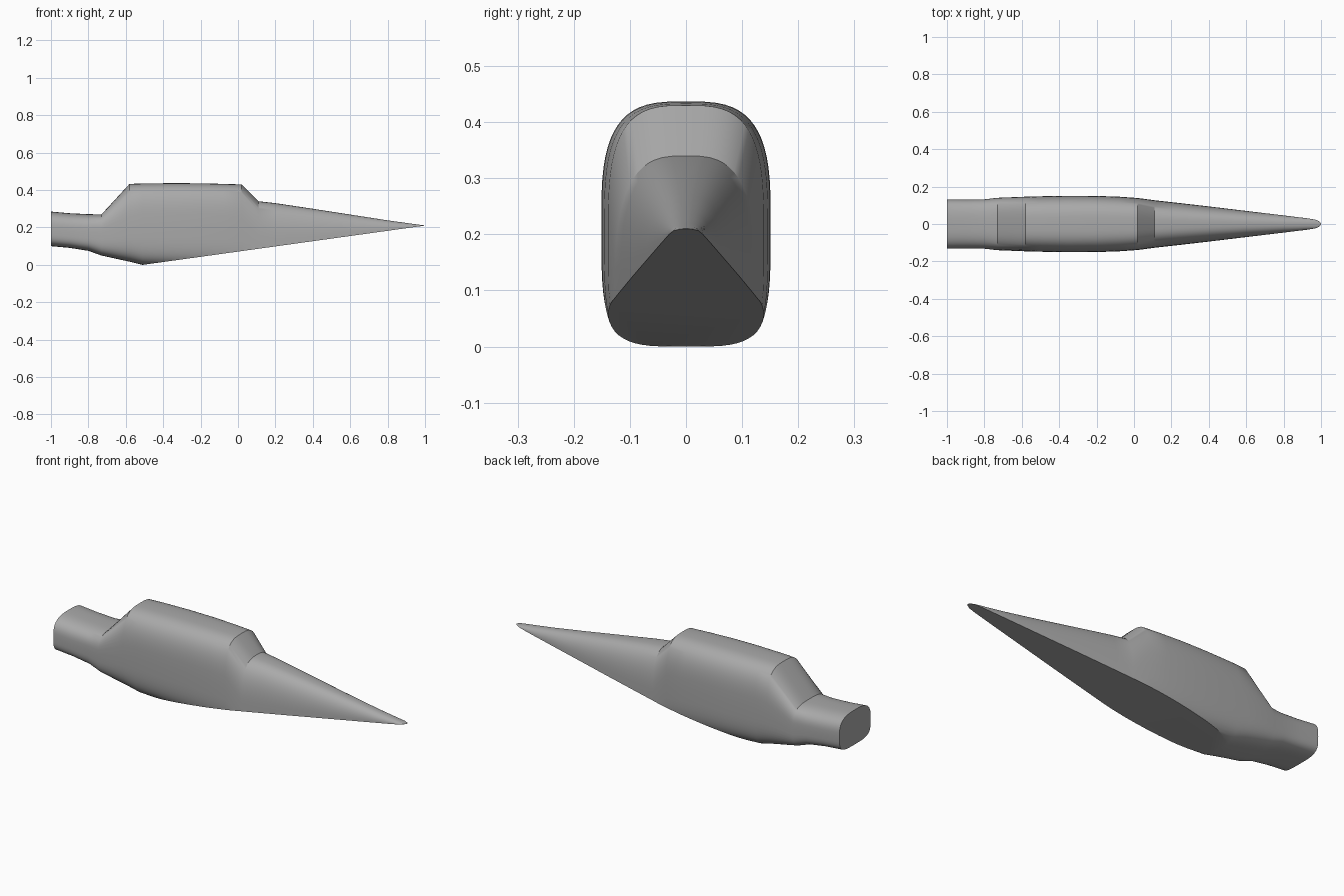
import bpy
import bmesh
import math
from mathutils import Vector

cube = bpy.data.objects.get("Cube")
if cube:
    bpy.data.objects.remove(cube, do_unlink=True)

grey = bpy.data.materials.new("plain grey")
grey.use_nodes = True
colour = (0.4, 0.4, 0.4, 1)
grey.diffuse_color = colour
grey.node_tree.nodes["Principled BSDF"].inputs["Base Color"].default_value = colour

SIDES = 64
BELLY_START, TIP_Z = -0.51, 0.21


def belly(x):
    """Height of the sloping flat underside."""
    return TIP_Z * (x - BELLY_START) / (1 - BELLY_START)


def section(x, half_width, top, centre, bottom, power):
    """Rounded-square cross-section with separate upper and lower halves."""
    ring = []
    for i in range(SIDES):
        a = math.tau * i / SIDES
        c, s = math.cos(a), math.sin(a)
        n = power if s >= 0 else 4
        y = half_width * math.copysign(abs(c) ** (2 / n), c)
        height = top - centre if s >= 0 else centre - bottom
        ring.append((x, y, centre + height * math.copysign(abs(s) ** (2 / n), s)))
    return ring


# Tail and raised hump: x, half width, top, centre, bottom, power
stations = [
    (-1.0, 0.132, 0.285, 0.19, 0.1, 3),
    (-0.9, 0.131, 0.276, 0.18, 0.091, 3),
    (-0.8, 0.132, 0.271, 0.175, 0.075, 3),
    (-0.73, 0.14, 0.27, 0.17, 0.05, 3.2),
    (-0.58, 0.146, 0.433, 0.21, 0.017, 3.2),
    (-0.51, 0.148, 0.435, 0.22, 0, 3.2),
    (-0.35, 0.151, 0.437, 0.22, -0.008, 3.2),
    (-0.2, 0.15, 0.436, 0.22, -0.015, 3.2),
    (-0.08, 0.146, 0.433, 0.21, -0.022, 3.2),
    (0.02, 0.139, 0.43, 0.2, -0.03, 3.2),
]
# Nose: half width, top and power for each x, centred on the flat underside
for x, half_width, top, power in [
    (0.11, 0.127, 0.34, 3), (0.2, 0.117, 0.33, 2.9), (0.4, 0.094, 0.3, 2.7),
    (0.6, 0.07, 0.269, 2.5), (0.8, 0.046, 0.238, 2.4), (0.93, 0.03, 0.22, 2.3),
    (0.975, 0.022, 0.214, 2.2), (0.993, 0.012, 0.2115, 2), (1, 0.003, 0.2105, 2),
]:
    z = belly(x)
    stations.append((x, half_width, top, z, z - 0.4 * (top - z) - 0.01, power))

# Loft the sections into a closed body
bm = bmesh.new()
rings = [[bm.verts.new(p) for p in section(*s)] for s in stations]
for a, b in zip(rings, rings[1:]):
    for i in range(SIDES):
        j = (i + 1) % SIDES
        bm.faces.new((a[i], a[j], b[j], b[i]))
bm.faces.new(rings[0])
bm.faces.new(rings[-1])

# Slice the underside flat and close it
slope = Vector((1 - BELLY_START, 0, TIP_Z))
normal = Vector((-slope.z, 0, slope.x)).normalized()
cut = bmesh.ops.bisect_plane(
    bm, geom=bm.verts[:] + bm.edges[:] + bm.faces[:], dist=1e-5,
    plane_co=(BELLY_START, 0, 0), plane_no=normal, clear_inner=True)
open_edges = [e for e in bm.edges if e.is_boundary]
bmesh.ops.holes_fill(bm, edges=open_edges, sides=0)
bmesh.ops.recalc_face_normals(bm, faces=bm.faces[:])

mesh = bpy.data.meshes.new("body")
bm.to_mesh(mesh)
bm.free()
mesh.materials.append(grey)
body = bpy.data.objects.new("body", mesh)
bpy.context.collection.objects.link(body)
bpy.context.view_layer.objects.active = body
body.select_set(True)
bpy.ops.object.shade_smooth_by_angle(angle=math.radians(30))
